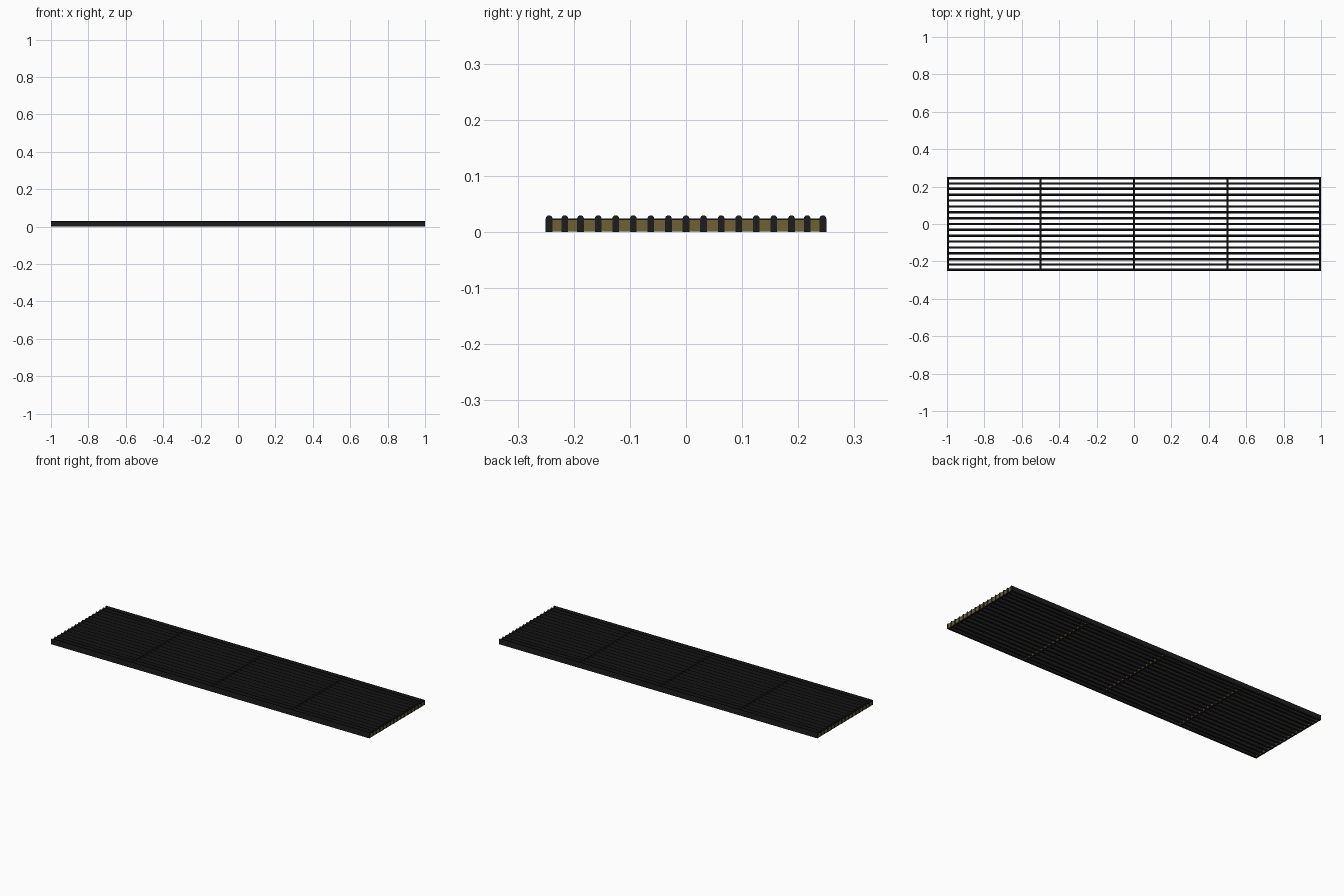
import bpy, bmesh, math

if "Cube" in bpy.data.objects:
    bpy.data.objects.remove(bpy.data.objects["Cube"])


def make_material(name, color):
    m = bpy.data.materials.new(name)
    m.diffuse_color = (*color, 1)
    m.use_nodes = True
    m.node_tree.nodes["Principled BSDF"].inputs["Base Color"].default_value = m.diffuse_color
    return m


black = make_material("black metal", (0.012, 0.012, 0.012))
deep_black = make_material("deep black top", (0.006, 0.006, 0.007))
olive = make_material("olive brass", (0.155, 0.12, 0.036))


def finish(bm, name, mats):
    bmesh.ops.recalc_face_normals(bm, faces=bm.faces)
    me = bpy.data.meshes.new(name)
    bm.to_mesh(me)
    bm.free()
    for m in mats:
        me.materials.append(m)
    ob = bpy.data.objects.new(name, me)
    bpy.context.collection.objects.link(ob)
    return ob


def slat(name, y, half=0.006, shoulder=0.0235):
    # round-topped bar profile extruded along x
    prof = [(-half, 0), (half, 0)]
    prof += [(half * math.cos(a), shoulder + half * math.sin(a))
             for a in (math.pi * i / 8 for i in range(9))]
    bm = bmesh.new()
    face = bm.faces.new([bm.verts.new((-1, y + py, pz)) for py, pz in prof])
    ext = bmesh.ops.extrude_face_region(bm, geom=[face])
    verts = [v for v in ext["geom"] if isinstance(v, bmesh.types.BMVert)]
    bmesh.ops.translate(bm, verts=verts, vec=(2, 0, 0))
    ob = finish(bm, name, [black, deep_black])
    for p in ob.data.polygons:
        p.use_smooth = abs(p.normal.x) < 0.5 and p.center.z > shoulder
        p.material_index = int(p.use_smooth)


def box(name, x, z0, z1, mats, width=0.011):
    bm = bmesh.new()
    bmesh.ops.create_cube(bm, size=1)
    for v in bm.verts:
        v.co = (x + v.co.x * width, v.co.y * 0.499, z0 + (v.co.z + 0.5) * (z1 - z0))
    return finish(bm, name, mats)


# seventeen long bars, mirrored about the centre
offsets = [0.0313 * i for i in range(6)] + [0.188, 0.216, 0.244]
for i, y in enumerate(offsets):
    slat(f"long_bar_{i}_back", y)
    if y:
        slat(f"long_bar_{i}_front", -y)

# five cross bars: olive sides, dark underside, thin dark cap
for i, x in enumerate((-0.994, -0.5, 0, 0.5, 0.994)):
    bar = box(f"cross_bar_{i}", x, 0.0003, 0.0215, [black, olive])
    for p in bar.data.polygons:
        p.material_index = int(abs(p.normal.x) > 0.5)
    box(f"cross_bar_cap_{i}", x, 0.0215, 0.024, [deep_black])
